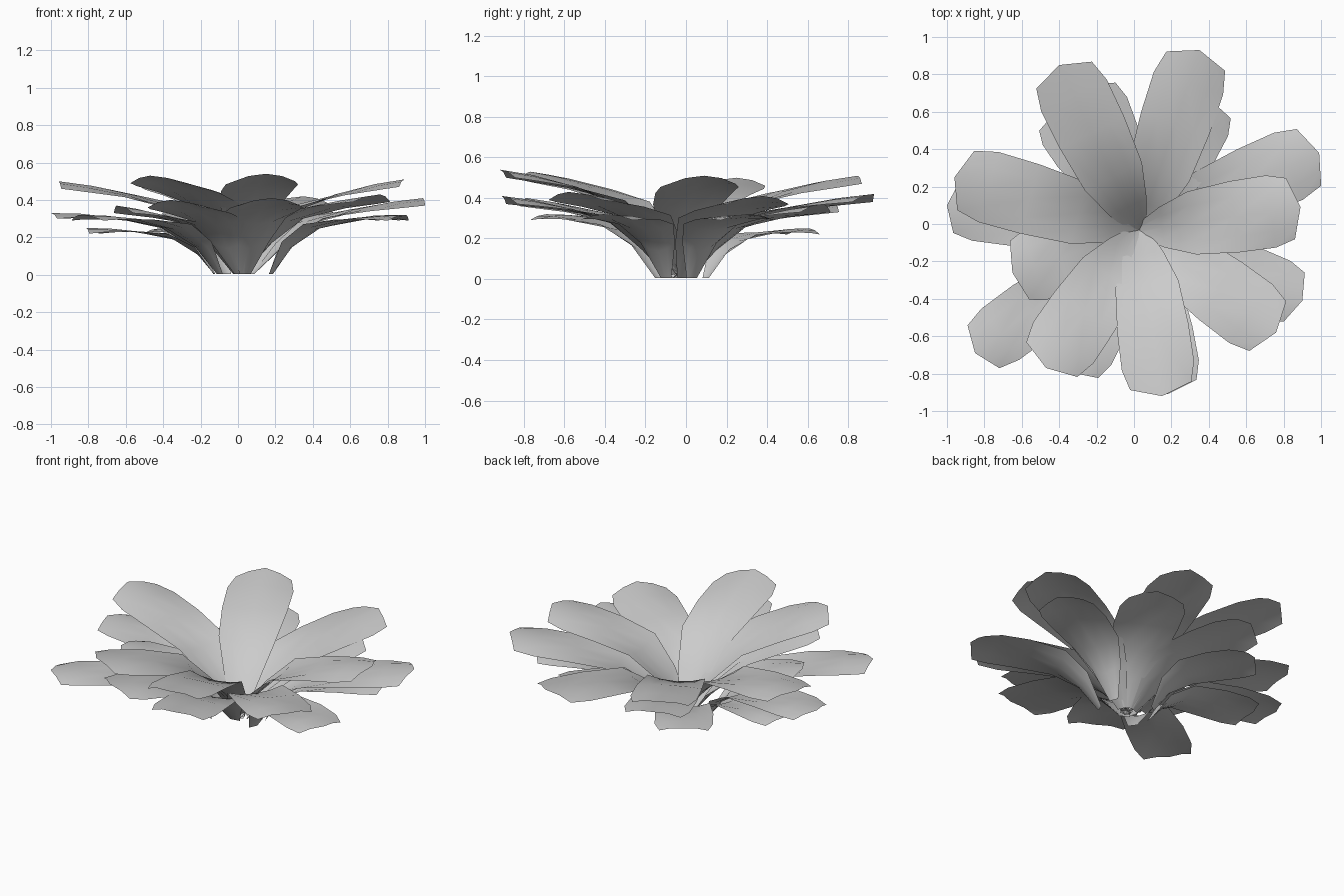
import bpy
from mathutils import Vector

if "Cube" in bpy.data.objects:
    bpy.data.objects.remove(bpy.data.objects["Cube"])

CROWN = Vector((0.03, -0.035))
# spine rows: distance fraction, height fraction, half width, rise of the edges
STEEP = [(0.00, 0.00, 0.03, 0.00), (0.16, 0.34, 0.11, 0.04), (0.34, 0.66, 0.17, 0.03),
         (0.60, 0.85, 0.192, -0.01), (0.82, 0.95, 0.195, -0.03), (0.94, 1.0, 0.165, -0.04)]
FLAT = [(0.00, 0.00, 0.03, 0.00), (0.13, 0.42, 0.10, 0.04), (0.32, 0.75, 0.16, 0.03),
        (0.60, 0.92, 0.185, 0.00), (0.82, 0.99, 0.185, -0.02), (0.94, 1.0, 0.155, -0.03)]


def leaf(name, tip_x, tip_y, tip_z, rows, inset, size):
    """Cupped strap leaf with a blunt pointed end, rising from the crown."""
    tip = Vector((tip_x, tip_y))
    d = (tip - CROWN).normalized()
    side = Vector((-d.y, d.x))
    start = CROWN + d * inset
    length = (tip - start).length
    verts, faces = [], []
    for i, (s, h, w, rise) in enumerate(rows):
        for u in (-1, -0.55, 0, 0.55, 1):
            # the middle of the last row juts out to make the point
            jut = 0.06 * (1 - abs(u)) if i == len(rows) - 1 else 0
            p = start + d * length * (s + jut) + side * w * u * size
            z = 0.005 + (tip_z - 0.005) * h + rise * u * u
            verts.append((p.x, p.y, z))
    for r in range(len(rows) - 1):
        for c in range(4):
            a = r * 5 + c
            faces.append((a, a + 5, a + 6, a + 1))
    me = bpy.data.meshes.new(name)
    me.from_pydata(verts, [], faces)
    me.polygons.foreach_set("use_smooth", [True] * len(me.polygons))
    me.update()
    ob = bpy.data.objects.new(name, me)
    bpy.context.collection.objects.link(ob)


# upper ring
UPPER = [(0.35, 0.93, 0.42), (-0.40, 0.85, 0.51), (-0.96, 0.25, 0.50), (-0.47, -0.77, 0.53),
         (0.15, -0.92, 0.54), (0.76, -0.58, 0.43), (0.89, 0.09, 0.51)]
# middle ring
MIDDLE = [(0.99, 0.38, 0.41), (-0.65, -0.26, 0.37), (0.18, -0.91, 0.41), (-0.27, 0.74, 0.37),
          (0.39, 0.68, 0.37), (-0.36, -0.79, 0.40)]
# lowest ring
LOWER = [(-1.0, 0.10, 0.33), (-0.85, -0.69, 0.32), (0.90, -0.41, 0.32),
         (-0.81, 0.12, 0.25), (0.85, 0.32, 0.32), (-0.41, 0.61, 0.25)]

for ring, tips, rows, inset, size in (("upper", UPPER, STEEP, -0.02, 1.0),
                                      ("middle", MIDDLE, STEEP, 0.05, 1.0),
                                      ("lower", LOWER, FLAT, 0.16, 0.92)):
    for n, (x, y, z) in enumerate(tips):
        leaf(f"{ring}_leaf_{n + 1}", x, y, z, rows, inset, size)
